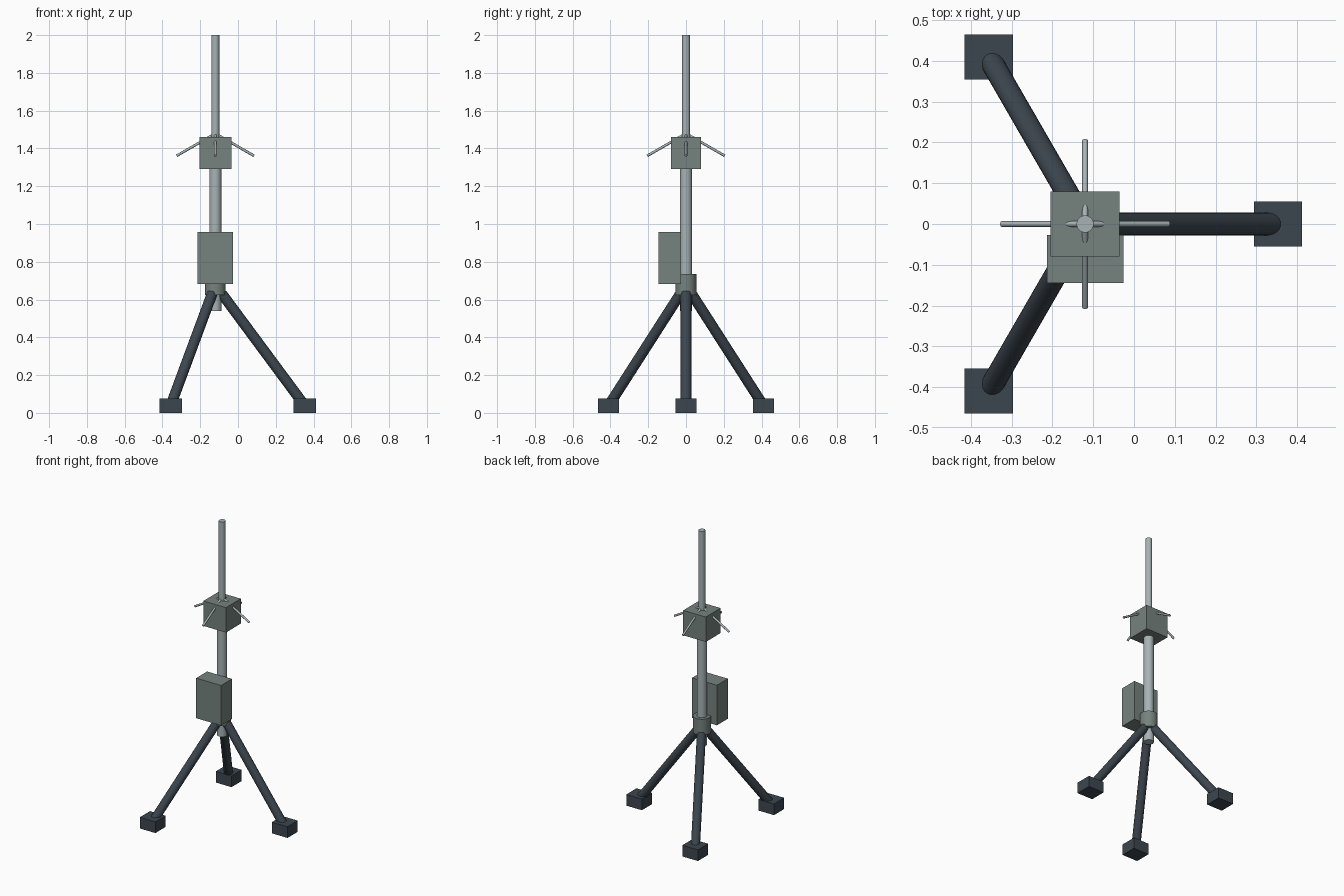
import bpy
from math import cos, sin, radians
from mathutils import Vector

cube = bpy.data.objects.get("Cube")
if cube:
    bpy.data.objects.remove(cube, do_unlink=True)

AXIS_X = -0.12  # mast centre line


def material(name, rgb):
    m = bpy.data.materials.new(name)
    m.use_nodes = True
    m.diffuse_color = (*rgb, 1)
    m.node_tree.nodes["Principled BSDF"].inputs["Base Color"].default_value = (*rgb, 1)
    return m


slate = material("dark slate", (0.046, 0.062, 0.078))
housing = material("grey green", (0.18, 0.225, 0.21))
metal = material("light metal", (0.39, 0.45, 0.46))


def box(name, centre, size, mat):
    bpy.ops.mesh.primitive_cube_add(size=1, location=centre)
    ob = bpy.context.object
    ob.name = name
    ob.scale = size
    bpy.ops.object.transform_apply(location=False, rotation=False, scale=True)
    ob.data.materials.append(mat)


def rod(name, start, end, radius, mat, sides=24):
    a, b = Vector(start), Vector(end)
    bpy.ops.mesh.primitive_cylinder_add(
        vertices=sides, radius=radius, depth=(b - a).length, location=(a + b) / 2)
    ob = bpy.context.object
    ob.name = name
    ob.rotation_mode = 'QUATERNION'
    ob.rotation_quaternion = (b - a).to_track_quat('Z', 'Y')
    ob.data.materials.append(mat)
    bpy.ops.object.shade_smooth_by_angle(angle=radians(35))


def polar(r, degrees, z):
    t = radians(degrees)
    return (AXIS_X + r * cos(t), r * sin(t), z)


# Tripod legs with block feet
for i, angle in enumerate((0, 120, 240), 1):
    rod(f"leg_{i}", polar(0.035, angle, 0.63), polar(0.472, angle, 0.04), 0.028, slate)
    box(f"foot_{i}", polar(0.473, angle, 0.038), (0.118, 0.11, 0.076), slate)

# Telescoping mast and leg collar
rod("lower_mast", (AXIS_X, 0, 0.54), (AXIS_X, 0, 1.3), 0.032, metal)
rod("upper_mast", (AXIS_X, 0, 1.25), (AXIS_X, 0, 2), 0.021, metal)
rod("leg_collar", (AXIS_X, 0, 0.625), (AXIS_X, 0, 0.735), 0.055, housing)

# Equipment cabinet on the front and the head unit
box("cabinet", (AXIS_X, -0.086, 0.82), (0.188, 0.118, 0.273), housing)
box("head_unit", (AXIS_X, 0, 1.375), (0.17, 0.16, 0.17), housing)

# Drooping ground-plane rods
for i in range(4):
    rod(f"radial_rod_{i + 1}", polar(0, 90 * i, 1.479), polar(0.205, 90 * i, 1.361),
        0.007, metal, 12)
